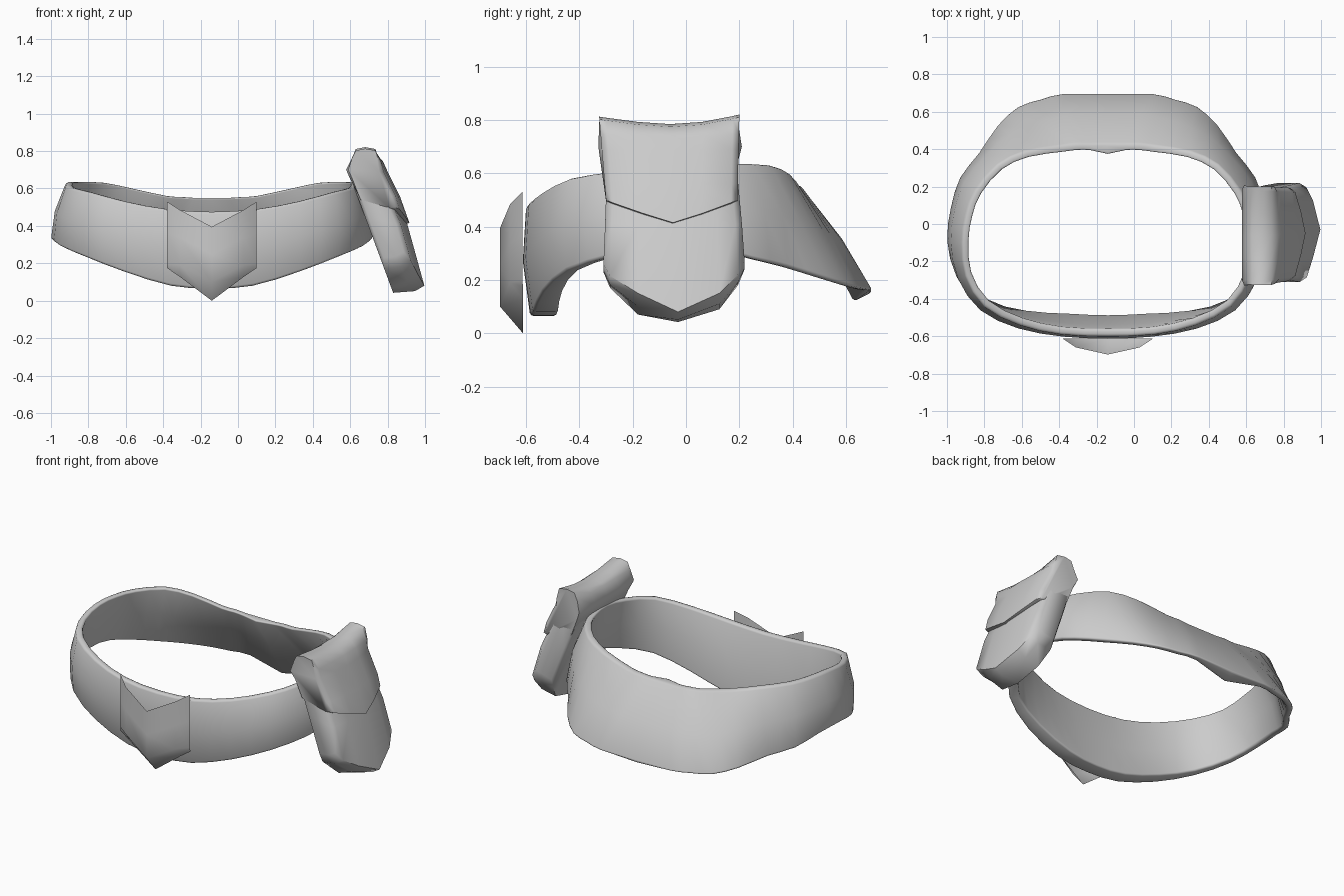
import bpy, bmesh, math
from mathutils import Vector

if "Cube" in bpy.data.objects:
    bpy.data.objects.remove(bpy.data.objects["Cube"])

grey = bpy.data.materials.new("light_grey")
grey.diffuse_color = (0.6, 0.6, 0.6, 1)
grey.use_nodes = True
grey.node_tree.nodes["Principled BSDF"].inputs["Base Color"].default_value = grey.diffuse_color


def make(name, sections, loft="capped", angle=40, bevel=0):
    """Loft sections of equal point count: a closed ring, a capped solid or an open sheet."""
    bm = bmesh.new()
    rings = [[bm.verts.new(p) for p in s] for s in sections]
    n = len(rings[0])
    pairs = list(zip(rings, rings[1:]))
    if loft == "ring":
        pairs.append((rings[-1], rings[0]))
    if loft == "capped":
        bm.faces.new(rings[0])
        bm.faces.new(rings[-1])
    for a, b in pairs:
        for i in range(n - 1 if loft == "sheet" else n):
            j = (i + 1) % n
            bm.faces.new((a[i], a[j], b[j], b[i]))
    bmesh.ops.remove_doubles(bm, verts=bm.verts, dist=0.0005)
    bmesh.ops.recalc_face_normals(bm, faces=bm.faces)
    if loft == "sheet" and sum(f.normal.y for f in bm.faces) > 0:
        bmesh.ops.reverse_faces(bm, faces=bm.faces)
    mesh = bpy.data.meshes.new(name)
    bm.to_mesh(mesh)
    bm.free()
    mesh.materials.append(grey)
    ob = bpy.data.objects.new(name, mesh)
    bpy.context.collection.objects.link(ob)
    bpy.ops.object.select_all(action='DESELECT')
    ob.select_set(True)
    bpy.context.view_layer.objects.active = ob
    bpy.ops.object.shade_smooth_by_angle(angle=math.radians(angle))
    if bevel:
        m = ob.modifiers.new("rounded_edges", 'BEVEL')
        m.width, m.segments = bevel, 2
        m.limit_method, m.angle_limit = 'ANGLE', math.radians(50)
    return ob


CX = -0.14  # symmetry line of belt and buckle

# Belt: upper edge, lower edge and lower thickness, from front centre to back centre
top = [(0, -.60, .475), (.25, -.59, .49), (.47, -.54, .53), (.66, -.44, .58),
       (.76, -.28, .605), (.78, -.10, .63), (.76, .05, .635), (.71, .18, .635),
       (.59, .32, .63), (.44, .39, .60), (.25, .42, .56), (.17, .43, .555),
       (.10, .43, .55), (0, .43, .55)]
low = [(0, -.585, .065), (.22, -.575, .08), (.47, -.54, .155), (.68, -.45, .235),
       (.81, -.28, .29), (.86, -.09, .33), (.84, .09, .32), (.79, .25, .28),
       (.69, .38, .25), (.59, .53, .205), (.48, .63, .175), (.36, .67, .165),
       (.24, .70, .16), (0, .70, .155)]
thick = [.10, .10, .085, .06, .05, .04, .04, .04, .04, .04, .04, .04, .045, .07]
LAST = len(top) - 1


def belt_section(k, side):
    t, b = Vector(top[k]), Vector(low[k])
    inward = Vector((-t.x / .64, -t.y / .30, 0)).normalized()
    mid = (t + b) / 2 - inward * .02
    back = k == LAST
    inner_top = t + inward * (.06 if back else .04)
    inner_low = b + inward * thick[k] - Vector((0, 0, .035 if back else 0))
    inner_mid = (inner_top + inner_low) / 2 - inward * .015
    pts = [t, mid, b, inner_low, inner_mid, inner_top]
    return [Vector((CX + side * p.x, p.y, p.z)) for p in pts]


ring = [belt_section(k, 1) for k in range(LAST + 1)]
ring += [belt_section(k, -1) for k in range(LAST - 1, 0, -1)]
# One smooth in-between section per span
fine = []
N = len(ring)
for k in range(N):
    a, b, c, d = (ring[(k + o) % N] for o in (-1, 0, 1, 2))
    fine.append(b)
    if LAST not in (k, k + 1):
        fine.append([(q + r) * .5625 - (p + s) * .0625 for p, q, r, s in zip(a, b, c, d)])
make("belt", fine, "ring", 180, .012)

# Buckle: bulging pointed shell with a notched top
cols = []
for dx, zt, zl, zb, y in [(-.24, .53, .20, .175, -.614), (-.17, .485, .19, .127, -.66),
                          (0, .395, .10, 0, -.698),
                          (.17, .485, .19, .127, -.66), (.24, .53, .20, .175, -.614)]:
    x = CX + dx
    cols.append([(x, y, zt), (x, y, (zt + zl) / 2), (x, y, zl), (x, -.612, zb)])
make("buckle", cols, "sheet", 70)


# Pouch body: slanted slab, pointed at the bottom and convex on the outside
def inner_x(z):
    return .612 + .37 * (.63 - z)


cols = []
for dy, zi, zo, back in [(-.265, .23, .26, .06), (-.24, .17, .215, .035), (-.135, .07, .15, .02),
                         (.015, .042, .08, 0),
                         (.17, .09, .15, .02), (.24, .18, .22, .035), (.265, .24, .27, .06)]:
    edge = .018 if abs(dy) > .25 else 0

    def outer_x(z):
        return .995 - .277 * (z - .085) - back

    def y(z):  # tapers towards the flap
        return -.045 + dy * (1 - .1 * max(0, z - .28) / .42) - .03 * max(0, z - .35)
    prof = [(inner_x(.70) + edge, .70), (inner_x(.45) + edge, .45), (inner_x(zi) + edge, zi),
            (outer_x(zo) - .05, (zi + zo) / 2 - .01),
            (outer_x(zo), zo), (outer_x(.41), .41), (.78 - back, .70)]
    cols.append([(x, y(z), z) for x, z in prof])
make("pouch", cols, "capped", 65)

# Pouch flap: rolled top that folds over and ends in a shallow point
cols = []
for dy, lift, tip_z, back in [(-.265, .008, .50, .045), (-.24, .004, .49, .022), (-.12, -.012, .45, .008),
                              (0, -.02, .415, 0),
                              (.12, -.012, .45, .008), (.235, .01, .49, .022), (.26, .016, .50, .045)]:
    tip_x = .917 - .43 * (tip_z - .415) - back

    def py(x, z):  # narrower towards the lower edge, a little wider at the inner roll
        wide = .012 * dy / .26 if x < .6 else 0
        return -.06 + dy * (.93 + .07 * (z - .45) / .35) + .01 * (.8 - z) / .35 + wide
    inset = .012 if abs(dy) > .25 else 0
    prof = [(.655, .54), (.60 + inset, .65), (.578 + inset, .70), (.61, .765), (.63, .795 + lift),
            (.68, .805 + lift), (.735, .795 + lift), (.775 - back * .5, .745),
            (.80 - back, .69), (.865 - back, .56), (tip_x, tip_z), (tip_x - .025, tip_z - .004)]
    cols.append([(x, py(x, z), z) for x, z in prof])
make("pouch_flap", cols, "capped", 60)
